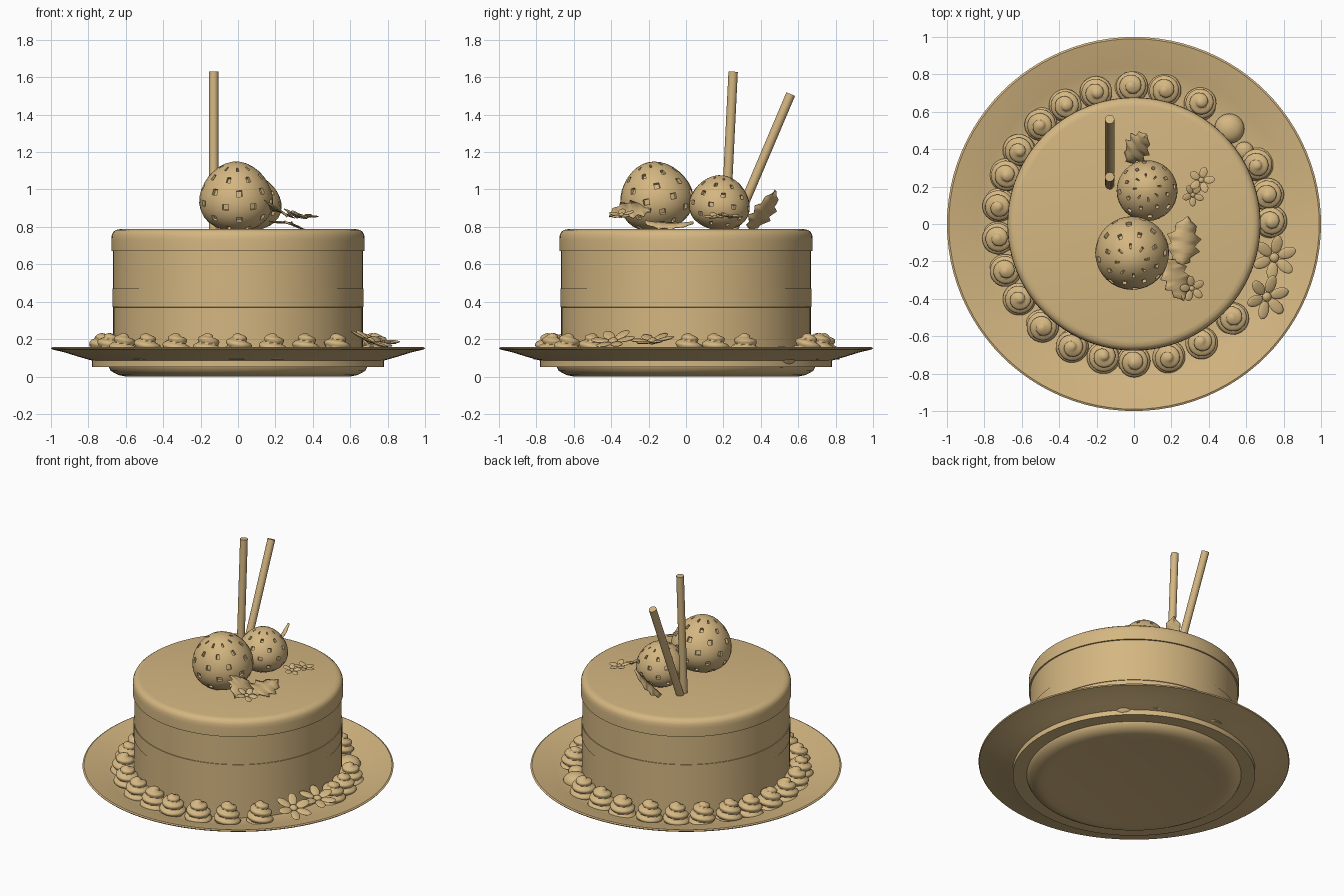
import bpy, bmesh, math, random
from mathutils import Vector, Matrix

if "Cube" in bpy.data.objects:
    bpy.data.objects.remove(bpy.data.objects["Cube"])

random.seed(4)
tan = bpy.data.materials.new("warm_tan")
tan.diffuse_color = (0.66, 0.47, 0.22, 1)
tan.use_nodes = True
tan.node_tree.nodes["Principled BSDF"].inputs["Base Color"].default_value = tan.diffuse_color


def mesh_from(bm, name, angle=35):
    bmesh.ops.remove_doubles(bm, verts=bm.verts, dist=1e-5)
    bmesh.ops.recalc_face_normals(bm, faces=bm.faces)
    me = bpy.data.meshes.new(name)
    bm.to_mesh(me)
    bm.free()
    me.materials.append(tan)
    me.shade_smooth()
    me.set_sharp_from_angle(angle=math.radians(angle))
    return me


def add(name, me, matrix=Matrix()):
    ob = bpy.data.objects.new(name, me)
    ob.matrix_world = matrix
    bpy.context.collection.objects.link(ob)
    return ob


def surface(radius, nu, nv):
    """Closed round surface: radius(u_angle, v) gives (r, z), v runs 0..1."""
    bm = bmesh.new()
    rows = []
    for j in range(nv + 1):
        row = []
        for i in range(nu):
            a = 2 * math.pi * i / nu
            r, z = radius(a, j / nv)
            row.append(bm.verts.new((r * math.cos(a), r * math.sin(a), z)))
        rows.append(row)
    for j in range(nv):
        for i in range(nu):
            k = (i + 1) % nu
            bm.faces.new((rows[j][i], rows[j][k], rows[j + 1][k], rows[j + 1][i]))
    return bm


def lathe(name, pts, n=96):
    m = len(pts) - 1
    add(name, mesh_from(surface(lambda a, v: pts[round(v * m)], n, m), name))


# plate with stepped foot
lathe("plate", [(0, .012), (.55, .006), (.60, 0), (.64, .008), (.68, .03), (.69, .05),
                (.78, .05), (.78, .085), (.85, .105), (.93, .13), (.995, .145), (1, .152),
                (.99, .157), (.92, .14), (.84, .118), (.78, .1), (.70, .092), (0, .092)])

# cake layers and icing cap
lathe("lower_cake_layer", [(0, .08), (.668, .08), (.668, .37), (.672, .371), (.672, .47), (0, .47)])
lathe("upper_cake_layer", [(0, .465), (.667, .465), (.667, .68), (0, .68)])
lathe("icing_cap", [(0, .67), (.677, .67), (.677, .73), (.675, .755), (.667, .773),
                    (.652, .784), (.63, .788), (0, .788)])


# piped cream swirls round the base
def swirl(a, v):
    if v == 0:
        return 0, 0
    t = v ** .9
    prof = .078 * math.cos(t * math.pi / 2) ** .6 if t < .995 else 0
    bump = abs(math.sin(math.pi * (3.2 * t) + a / 2))
    ease = min(1, (1 - t) * 4)
    r = prof + ease * .02 * (bump - .4)
    return max(r, 0), .145 * t + .008 * ease * bump * t


cream = mesh_from(surface(swirl, 32, 24), "cream_swirl", 60)
angles = [91, 77, 61, 26, 12.5, 1, -44, -60.6, -75.4, -90, -103, -117, -132, -147,
          -160, -174, 172, 159, 147, 133, 120, 106]
for d in angles:
    a = math.radians(d)
    m = (Matrix.Translation((.732 * math.cos(a), .732 * math.sin(a), .088))
         @ Matrix.Rotation(random.uniform(-.12, .12), 4, 'X')
         @ Matrix.Rotation(random.uniform(0, 6.28), 4, 'Z'))
    add("cream_swirl", cream, m)

# smooth cream drops in the gap of the ring
for i, (x, y, s) in enumerate([(.51, .51, .08), (.59, .39, .05)]):
    bm = bmesh.new()
    bmesh.ops.create_uvsphere(bm, u_segments=24, v_segments=14, radius=s)
    bmesh.ops.scale(bm, verts=bm.verts, vec=(1, 1, .7))
    add("cream_drop", mesh_from(bm, "cream_drop"), Matrix.Translation((x, y, .105)))


# strawberries with seed pits
def strawberry(name, radius, height, loc, tilt):
    def prof(a, v):
        t = math.pi * v
        z = (1 - math.cos(t)) / 2
        r = math.sin(t) * (1.06 - .30 * (z - .4)) if 0 < v < 1 else 0
        return radius * r * .95, height * z
    nu, nv = 32, 16
    bm = surface(prof, nu, nv)
    bm.faces.ensure_lookup_table()
    pits = [bm.faces[j * nu + i] for j in range(3, nv - 1, 2) for i in range(nu)
            if (i + 2 * (j // 2 % 2)) % 4 == 0]
    bmesh.ops.remove_doubles(bm, verts=bm.verts, dist=1e-5)
    bmesh.ops.recalc_face_normals(bm, faces=bm.faces)
    bmesh.ops.inset_individual(bm, faces=pits, thickness=.004)
    bmesh.ops.inset_individual(bm, faces=pits, thickness=.002, depth=-.016)
    add(name, mesh_from(bm, name, 40), Matrix.Translation(loc) @ Matrix.Rotation(tilt, 4, 'X'))


strawberry("large_strawberry", .2, .375, (-.01, -.12, .78), .22)
strawberry("small_strawberry", .165, .295, (.07, .163, .783), -.12)


# wafer sticks
def stick(name, p, q, r=.025):
    p, q = Vector(p), Vector(q)
    bm = bmesh.new()
    bmesh.ops.create_cone(bm, cap_ends=True, segments=24, radius1=r, radius2=r, depth=(q - p).length)
    rot = (q - p).to_track_quat('Z', 'Y').to_matrix().to_4x4()
    add(name, mesh_from(bm, name), Matrix.Translation((p + q) / 2) @ rot)


stick("upright_stick", (-.13, .21, .78), (-.13, .252, 1.63))
stick("leaning_stick", (-.13, .25, .78), (-.13, .56, 1.51))


# toothed leaves, folded along the midrib
def leaf(name, base, tip, side, width):
    base, tip, side = Vector(base), Vector(tip), Vector(side)
    d = tip - base
    length = d.length
    x = d.normalized()
    y = (side - x * side.dot(x)).normalized()
    z = x.cross(y)
    bm = bmesh.new()
    n = 12
    rows = []
    for i in range(n + 1):
        t = i / n
        w = width * (math.sin(math.pi * t ** .85) ** .7 if 0 < i < n else .06)
        w *= 1.12 if i % 3 == 1 else .72 if i % 3 == 2 else .88
        zz = .012 * math.sin(math.pi * t)
        rows.append([bm.verts.new((t * length, s * w, zz + .012 * abs(s))) for s in (-1, 0, 1)])
    for a, b in zip(rows, rows[1:]):
        for k in (0, 1):
            bm.faces.new((a[k], a[k + 1], b[k + 1], b[k]))
    m = Matrix((x, y, z)).transposed().to_4x4()
    ob = add(name, mesh_from(bm, name), Matrix.Translation(base) @ m)
    mod = ob.modifiers.new("thickness", 'SOLIDIFY')
    mod.thickness = .004


leaf("back_leaf", (-.045, .335, .795), (.06, .475, 1.0), (.7, -.55, .4), .075)
leaf("side_leaf", (.25, -.22, .835), (.29, .04, .83), (1, 0, -.22), .09)
leaf("front_leaf", (.17, -.19, .89), (.26, -.41, .85), (.9, .35, -.55), .085)


# flowers with flattened petals
def flower(name, loc, size, petals, normal, spin=0):
    bm = bmesh.new()
    for i in range(petals):
        a = spin + 2 * math.pi * i / petals
        m = (Matrix.Rotation(a, 4, 'Z') @ Matrix.Translation((size * .6, 0, size * .06))
             @ Matrix.Rotation(-.15, 4, 'Y')
             @ Matrix.Diagonal((size * .42, size * .28 * 6 / (petals + .6), size * .07, 1)))
        bmesh.ops.create_uvsphere(bm, u_segments=16, v_segments=8, radius=1, matrix=m)
    bmesh.ops.create_uvsphere(bm, u_segments=16, v_segments=8, radius=1,
                              matrix=Matrix.Diagonal((size * .22, size * .22, size * .15, 1)))
    rot = Vector(normal).to_track_quat('Z', 'Y').to_matrix().to_4x4()
    add(name, mesh_from(bm, name), Matrix.Translation(loc) @ rot)


flower("plate_flower_right", (.75, -.18, .19), .12, 6, (.2, -.1, 1), .3)
flower("plate_flower_front", (.71, -.39, .19), .12, 6, (.4, -.15, 1), .1)
flower("top_flower_back", (.36, .235, .855), .07, 5, (.1, .1, 1), .2)
flower("top_flower_middle", (.315, .155, .855), .06, 5, (.3, -.1, 1), .9)
flower("top_flower_front", (.31, -.345, .865), .07, 5, (.35, -.1, 1), .5)
